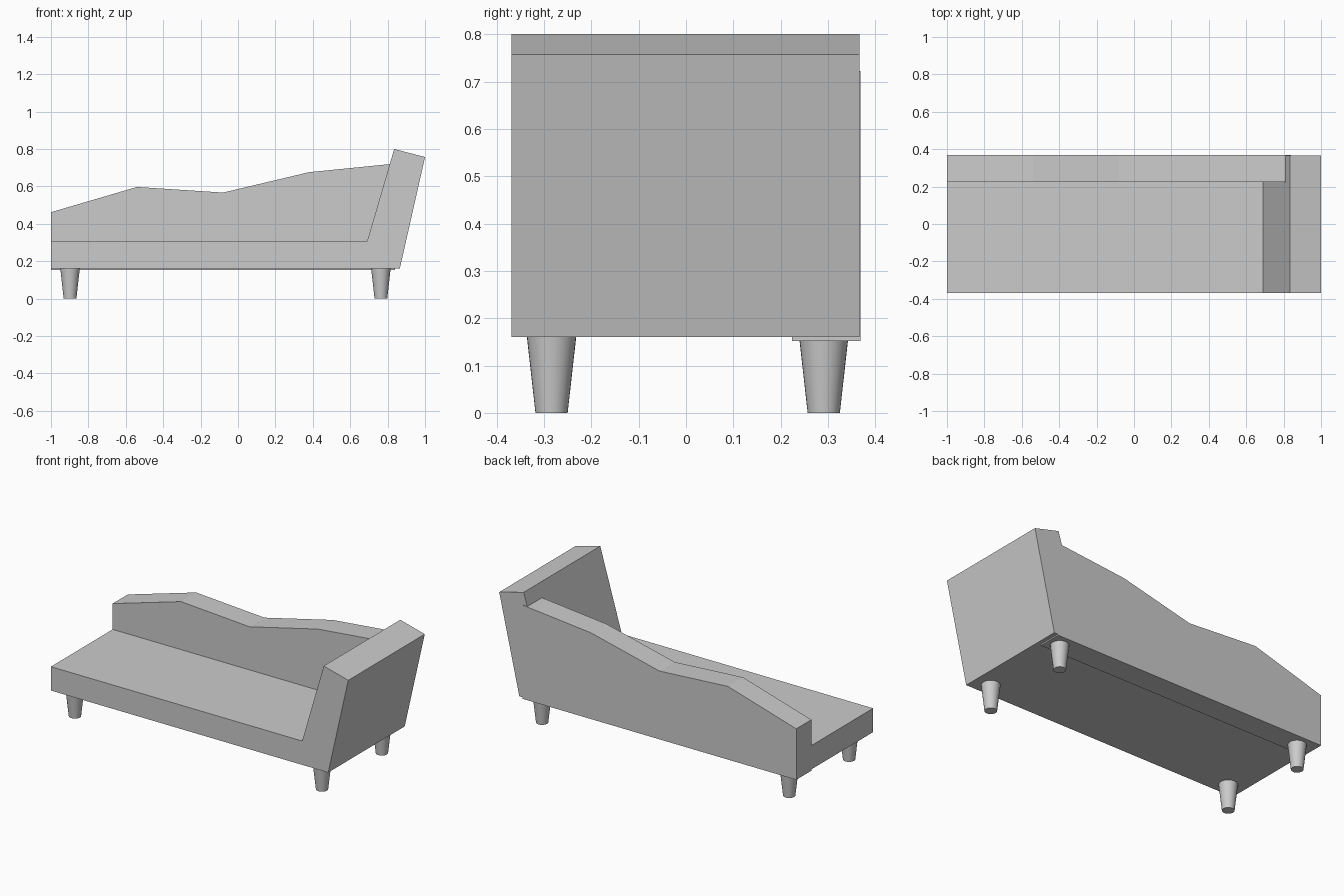
import bpy, bmesh, math

if "Cube" in bpy.data.objects:
    bpy.data.objects.remove(bpy.data.objects["Cube"])


def extrude_profile(name, points, y0, y1):
    """Solid made from an x-z outline extruded along y."""
    bm = bmesh.new()
    face = bm.faces.new([bm.verts.new((x, y0, z)) for x, z in points])
    ext = bmesh.ops.extrude_face_region(bm, geom=[face])
    moved = [v for v in ext["geom"] if isinstance(v, bmesh.types.BMVert)]
    bmesh.ops.translate(bm, verts=moved, vec=(0, y1 - y0, 0))
    bmesh.ops.recalc_face_normals(bm, faces=bm.faces)
    mesh = bpy.data.meshes.new(name)
    bm.to_mesh(mesh)
    bm.free()
    obj = bpy.data.objects.new(name, mesh)
    bpy.context.collection.objects.link(obj)
    return obj


def tapered_leg(name, x, y, height):
    bpy.ops.mesh.primitive_cone_add(vertices=32, radius1=0.034, radius2=0.052,
                                    depth=height, location=(x, y, height / 2))
    bpy.context.object.name = name
    bpy.ops.object.shade_smooth_by_angle(angle=math.radians(40))


# Seat with the leaning headrest in one outline
extrude_profile("seat_and_headrest",
                [(-1, 0.16), (0.865, 0.16), (1, 0.757), (0.835, 0.80),
                 (0.69, 0.305), (-1, 0.305)], -0.369, 0.366)

# Wavy backrest along the rear, slightly lower and further out than the seat
extrude_profile("backrest",
                [(-1, 0.152), (0.84, 0.152), (0.84, 0.722), (0.81, 0.719),
                 (0.38, 0.676), (-0.08, 0.567), (-0.54, 0.597), (-1, 0.462)],
                0.224, 0.369)

# Four tapered legs
for side, x in (("left", -0.898), ("right", 0.764)):
    tapered_leg(f"front_leg_{side}", x, -0.284, 0.16)
    tapered_leg(f"back_leg_{side}", x, 0.291, 0.16)
